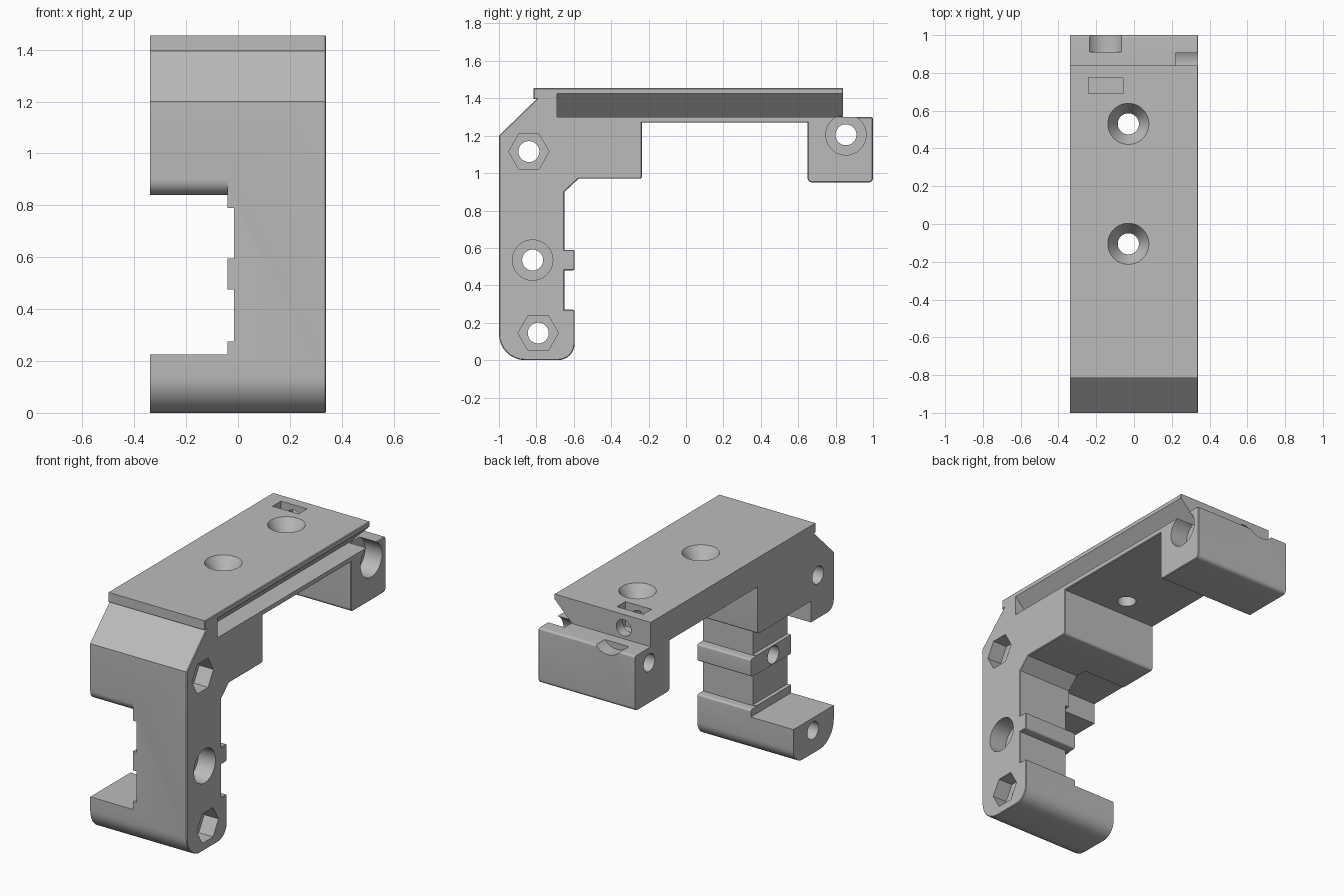
import bpy, bmesh, math
from mathutils import Vector

if "Cube" in bpy.data.objects:
    bpy.data.objects.remove(bpy.data.objects["Cube"], do_unlink=True)

grey = bpy.data.materials.new("plain grey")
grey.use_nodes = True
COLOUR = (0.5, 0.5, 0.5, 1)
grey.diffuse_color = COLOUR
grey.node_tree.nodes["Principled BSDF"].inputs["Base Color"].default_value = COLOUR


def place(axis, u, v, t):
    """Put a 2D profile point at depth t along the axis."""
    return {"X": (t, u, v), "Y": (u, t, v), "Z": (u, v, t)}[axis]


def loft(name, axis, start, end, a, b, bevel=0):
    """Solid between two matching outlines; optionally chamfer the end cap."""
    bm = bmesh.new()
    low = [bm.verts.new(place(axis, u, v, a)) for u, v in start]
    high = [bm.verts.new(place(axis, u, v, b)) for u, v in end]
    n = len(low)
    bm.faces.new(low)
    cap = bm.faces.new(high)
    for i in range(n):
        j = (i + 1) % n
        bm.faces.new((low[i], low[j], high[j], high[i]))
    bmesh.ops.recalc_face_normals(bm, faces=bm.faces)
    if bevel:
        bmesh.ops.bevel(bm, geom=list(cap.edges), offset=bevel, segments=1,
                        affect="EDGES", clamp_overlap=True)
    mesh = bpy.data.meshes.new(name)
    bm.to_mesh(mesh)
    bm.free()
    obj = bpy.data.objects.new(name, mesh)
    mesh.materials.append(grey)
    bpy.context.collection.objects.link(obj)
    return obj


def prism(name, axis, pts, a, b, bevel=0):
    return loft(name, axis, pts, pts, a, b, bevel)


def ring(u, v, r, n=40):
    return [(u + r * math.cos(math.tau * i / n), v + r * math.sin(math.tau * i / n))
            for i in range(n)]


def rect(u0, u1, v0, v1):
    return [(u0, v0), (u1, v0), (u1, v1), (u0, v1)]


def rounded(points, steps=8):
    """Round each corner (u, v, radius) of a right-angled outline."""
    out = []
    for i, (u, v, r) in enumerate(points):
        p = Vector((u, v))
        if not r:
            out.append((u, v))
            continue
        d0 = (Vector(points[i - 1][:2]) - p).normalized()
        d1 = (Vector(points[(i + 1) % len(points)][:2]) - p).normalized()
        centre = p + (d0 + d1) * r
        for k in range(steps + 1):
            t = k / steps * math.pi / 2
            q = centre - d1 * r * math.cos(t) - d0 * r * math.sin(t)
            out.append(tuple(q))
    return out


# Bracket side outline: foot, ribs, arm, rear block and top plate
outline = rounded([
    (-1, 0, .14), (-.595, 0, .09), (-.595, .27, .012), (-.65, .27, 0),
    (-.65, .48, 0), (-.595, .48, .012), (-.595, .59, .012), (-.65, .59, 0),
    (-.65, .9, 0), (-.575, .97, 0), (-.235, .97, .015), (-.235, 1.27, 0),
    (.65, 1.27, 0), (.65, .95, .025), (1, .95, .025), (1, 1.3, .012),
    (.84, 1.3, 0), (.84, 1.455, 0), (-.815, 1.455, 0), (-.815, 1.395, 0),
    (-.8, 1.395, 0), (-1, 1.2, 0)])
bracket = prism("bracket", "X", outline, -.34, .34, bevel=.014)

cutters = []

# Side opening with a rounded front lip
lip = [(-.94 + .06 * math.cos(a), .9 + .06 * math.sin(a))
       for a in (math.pi * (1.5 - k / 16) for k in range(9))]
opening = [(-1.1, .225), (-.5, .225), (-.5, .975), (-.77, .975), (-.77, .84)]
cutters.append(prism("opening", "X", opening + lip + [(-1.1, .9)], -.5, -.04))

# Shallow recesses between the ribs of the column
for low, high in ((.275, .475), (.595, .79)):
    cutters.append(prism("recess", "X", rect(-1.1, -.5, low, high), -.06, -.015))

# Undercut rail along the plate
cutters.append(prism("rail", "Y", [(.215, 1.301), (.36, 1.301), (.36, 1.446)], -.69, .9))

# Cross holes with hexagonal pockets or round counterbores
for y, z, sides, depth in ((-.84, 1.115, 6, .1), (-.82, .535, 40, .12),
                           (-.79, .145, 6, .1), (.855, 1.205, 40, .12)):
    cutters.append(prism("cross_hole", "X", ring(y, z, .056), -.5, .5))
    cutters.append(prism("pocket", "X", ring(y, z, .108, sides), .34 - depth, .5))

# Countersunk mounting holes
for y in (-.105, .53):
    cutters.append(prism("mount_hole", "Z", ring(-.03, y, .056), 1.1, 1.6))
    cutters.append(loft("countersink", "Z", ring(-.03, y, .056), ring(-.03, y, .115),
                        1.37, 1.465))

# Rear clamp screw, its nut slot and the head clearance
cutters.append(prism("nut_slot", "Z", rect(-.24, -.057, .69, .775), 1.3, 1.6))
cutters.append(prism("clamp_hole", "Y", ring(-.15, 1.37, .052), .6, .9))
cutters.append(prism("head_clearance", "Y", ring(-.15, 1.37, .11), .91, 1.1))

# Carve the bracket
bpy.context.view_layer.objects.active = bracket
bracket.select_set(True)
for cutter in cutters:
    mod = bracket.modifiers.new("cut", "BOOLEAN")
    mod.operation, mod.solver, mod.object = "DIFFERENCE", "EXACT", cutter
    bpy.ops.object.modifier_apply(modifier=mod.name)
    bpy.data.objects.remove(cutter, do_unlink=True)
bpy.ops.object.shade_smooth_by_angle(angle=math.radians(30))
